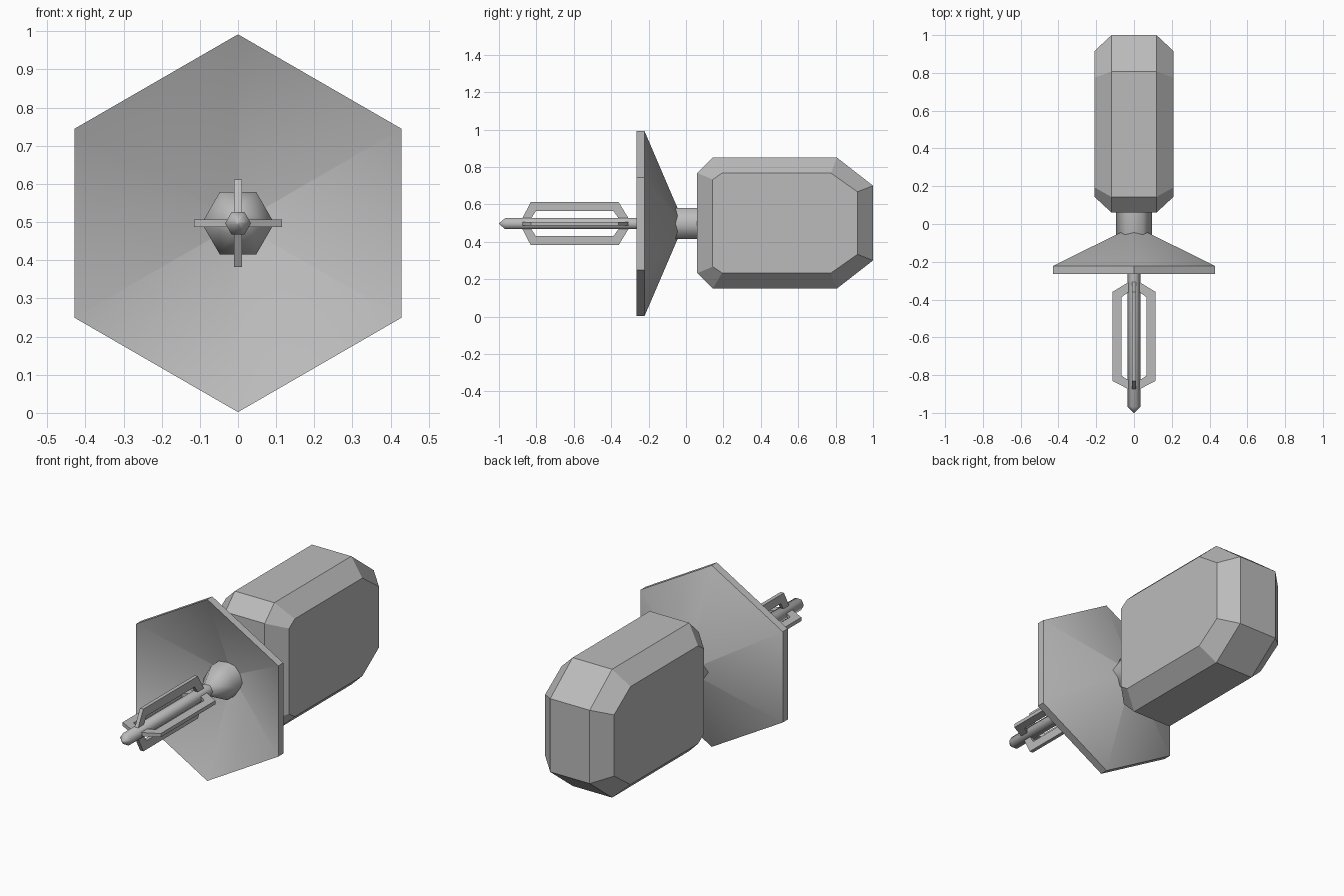
import bpy, bmesh, math
from mathutils import Matrix, Vector

cube = bpy.data.objects.get("Cube")
if cube:
    bpy.data.objects.remove(cube, do_unlink=True)

CZ = 0.497  # height of the long axis

grey = bpy.data.materials.new("plain grey")
grey.use_nodes = True
grey.diffuse_color = (0.5, 0.5, 0.5, 1)
grey.node_tree.nodes["Principled BSDF"].inputs["Base Color"].default_value = (0.5, 0.5, 0.5, 1)


def loft(name, rings, smooth=None, closed=False):
    """Skin a list of equal rings; a closed loft joins the last ring to the first."""
    bm = bmesh.new()
    loops = [[bm.verts.new(p) for p in ring] for ring in rings]
    n = len(loops[0])
    pairs = list(zip(loops, loops[1:]))
    if closed:
        pairs.append((loops[-1], loops[0]))
    for a, b in pairs:
        for i in range(n):
            j = (i + 1) % n
            bm.faces.new((a[i], a[j], b[j], b[i]))
    if not closed:
        bm.faces.new(loops[0])
        bm.faces.new(loops[-1])
    bmesh.ops.remove_doubles(bm, verts=bm.verts, dist=0.0001)
    bmesh.ops.recalc_face_normals(bm, faces=bm.faces)
    mesh = bpy.data.meshes.new(name)
    bm.to_mesh(mesh)
    bm.free()
    mesh.materials.append(grey)
    obj = bpy.data.objects.new(name, mesh)
    bpy.context.collection.objects.link(obj)
    if smooth:
        bpy.ops.object.select_all(action='DESELECT')
        bpy.context.view_layer.objects.active = obj
        obj.select_set(True)
        bpy.ops.object.shade_smooth_by_angle(angle=math.radians(smooth))
    return obj


def hexagon(y, r, turn=0):
    """Six points around the long axis."""
    angles = [math.radians(turn + 60 * i) for i in range(6)]
    return [(r * math.cos(a), y, CZ + r * math.sin(a)) for a in angles]


# Hollow dish: inner cone, rim band, outer cone
loft("dish", [hexagon(y, r, 30) for y, r in
              [(-0.05, 0.001), (-0.265, 0.495), (-0.222, 0.495), (-0.01, 0.001)]], 30)

# Neck through the dish, tapering to the feed
loft("neck", [hexagon(y, r) for y, r in
              [(0.08, 0.095), (-0.16, 0.095), (-0.265, 0.034)]], 65)

# Feed rod with a pointed tip
loft("feed_rod", [hexagon(y, r) for y, r in
                  [(-0.2, 0.034), (-0.967, 0.034), (-1.0, 0.002)]], 65)

# Four bracket frames around the rod
outer = [(-0.29, 0.0), (-0.36, 0.115), (-0.83, 0.115), (-0.89, 0.0)]
inner = [(-0.34, 0.0), (-0.388, 0.067), (-0.803, 0.067), (-0.845, 0.0)]
for k, side in enumerate(("top", "left", "bottom", "right")):
    turn = Matrix.Rotation(k * math.pi / 2, 3, 'Y')
    rings = []
    for (yo, ro), (yi, ri) in zip(outer, inner):
        section = [(-0.01, yo, ro), (0.01, yo, ro), (0.01, yi, ri), (-0.01, yi, ri)]
        rings.append([turn @ Vector(p) + Vector((0, 0, CZ)) for p in section])
    loft(side + "_bracket", rings)


# Chamfered body, lofted across its width
def octagon(x, front, back, half, front_half, front_flat, back_flat, back_half):
    upper = [(front, front_half), (front_flat, half), (back_flat, half), (back, back_half)]
    pts = upper + [(y, -h) for y, h in reversed(upper)]
    return [(x, y, 0.5 + h) for y, h in pts]


core = (0.06, 1.0, 0.35, 0.268, 0.143, 0.807, 0.2)
cheek = (0.143, 0.917, 0.267, 0.233, 0.193, 0.775, 0.167)
loft("body", [octagon(x, *shape) for x, shape in
              [(-0.208, cheek), (-0.119, core), (0.119, core), (0.208, cheek)]])
